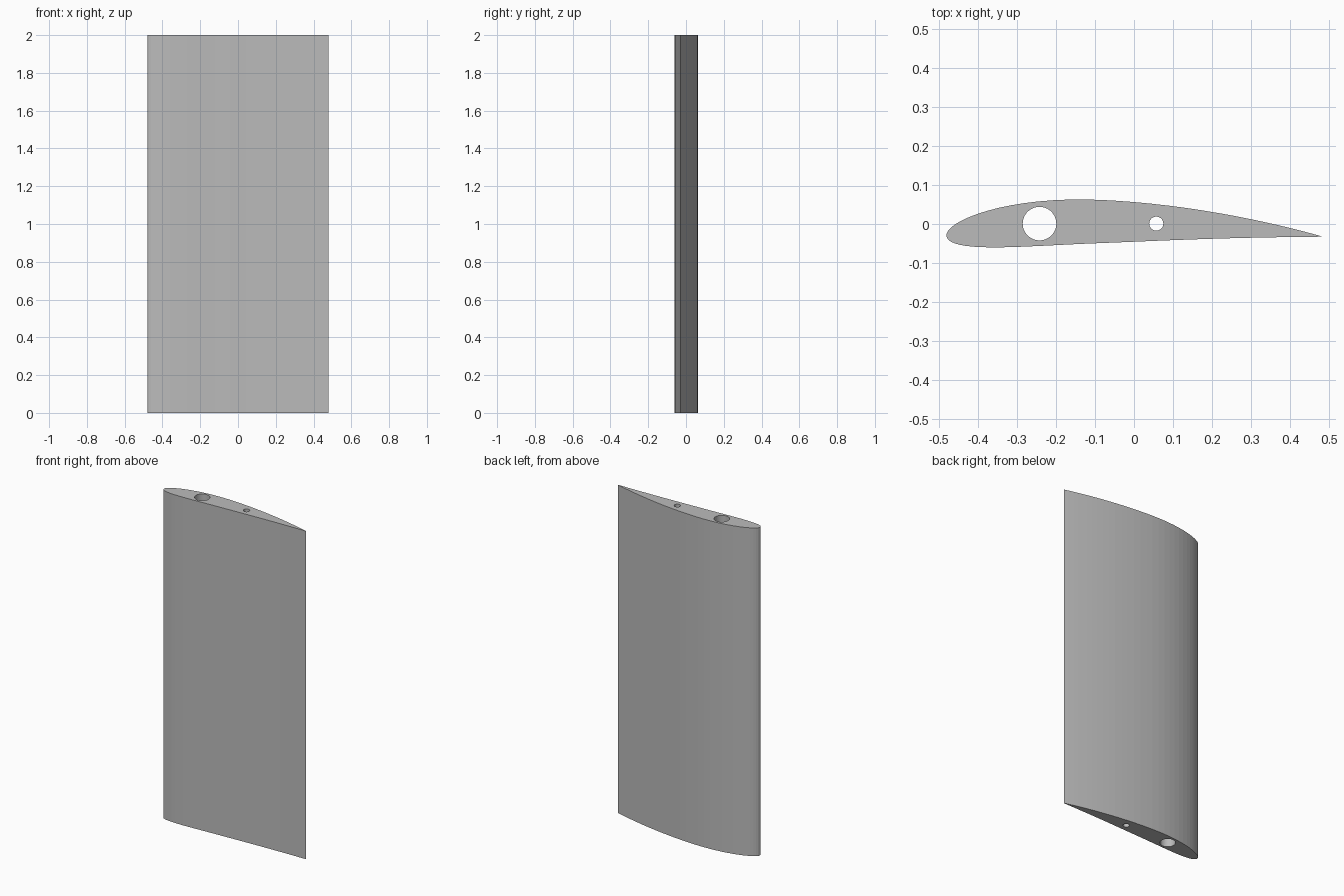
import bpy, bmesh, math
from mathutils import Vector

cube = bpy.data.objects.get("Cube")
if cube:
    bpy.data.objects.remove(cube, do_unlink=True)

SPAN, CHORD, CHORD_Y = 2.0, 0.96, -0.032
CAMBER, CAMBER_POS, THICK = 0.04, 0.4, 0.12
STEPS = 36


def section_point(t, side):
    """Point on a cambered wing section, t from 0 (nose) to 1 (tail)."""
    half = 5 * THICK * (0.2969 * math.sqrt(t) - 0.126 * t - 0.3516 * t**2
                        + 0.2843 * t**3 - 0.1026 * t**4)
    k = CAMBER_POS if t < CAMBER_POS else 1 - CAMBER_POS
    camber = CAMBER * (1 - ((t - CAMBER_POS) / k) ** 2)
    slope = math.atan(2 * CAMBER * (CAMBER_POS - t) / k**2)
    x = t - side * half * math.sin(slope)
    y = camber + side * half * math.cos(slope)
    return Vector(((x - 0.5) * CHORD, y * CHORD + CHORD_Y, 0))


def circle(x, y, radius, count=48):
    angles = [math.tau * i / count for i in range(count)]
    return [Vector((x + radius * math.cos(a), y + radius * math.sin(a), 0))
            for a in angles]


def add_loop(bm, points):
    verts = [bm.verts.new(p) for p in points]
    return [bm.edges.new((v, verts[i - 1])) for i, v in enumerate(verts)]


# Outline: tail to nose along the back, then nose to tail along the front
spacing = [(1 - math.cos(math.pi * i / STEPS)) / 2 for i in range(STEPS + 1)]
outline = [section_point(t, 1) for t in reversed(spacing)]
outline += [section_point(t, -1) for t in spacing[1:-1]]

# Section with the two spar holes, extruded along the span
bm = bmesh.new()
edges = add_loop(bm, outline)
edges += add_loop(bm, circle(-0.242, 0.001, 0.043))
edges += add_loop(bm, circle(0.057, 0.001, 0.018))
bmesh.ops.triangle_fill(bm, edges=edges, use_beauty=True, use_dissolve=False)
top = bmesh.ops.extrude_face_region(bm, geom=bm.faces[:], use_keep_orig=True)
top_verts = [g for g in top["geom"] if isinstance(g, bmesh.types.BMVert)]
bmesh.ops.translate(bm, verts=top_verts, vec=(0, 0, SPAN))
bmesh.ops.recalc_face_normals(bm, faces=bm.faces[:])

mesh = bpy.data.meshes.new("wing_section")
bm.to_mesh(mesh)
bm.free()
wing = bpy.data.objects.new("wing_section", mesh)
bpy.context.collection.objects.link(wing)

# Plain grey surface
grey = bpy.data.materials.new("plain_grey")
grey.use_nodes = True
colour = (0.5, 0.5, 0.5, 1)
grey.diffuse_color = colour
grey.node_tree.nodes["Principled BSDF"].inputs["Base Color"].default_value = colour
mesh.materials.append(grey)
